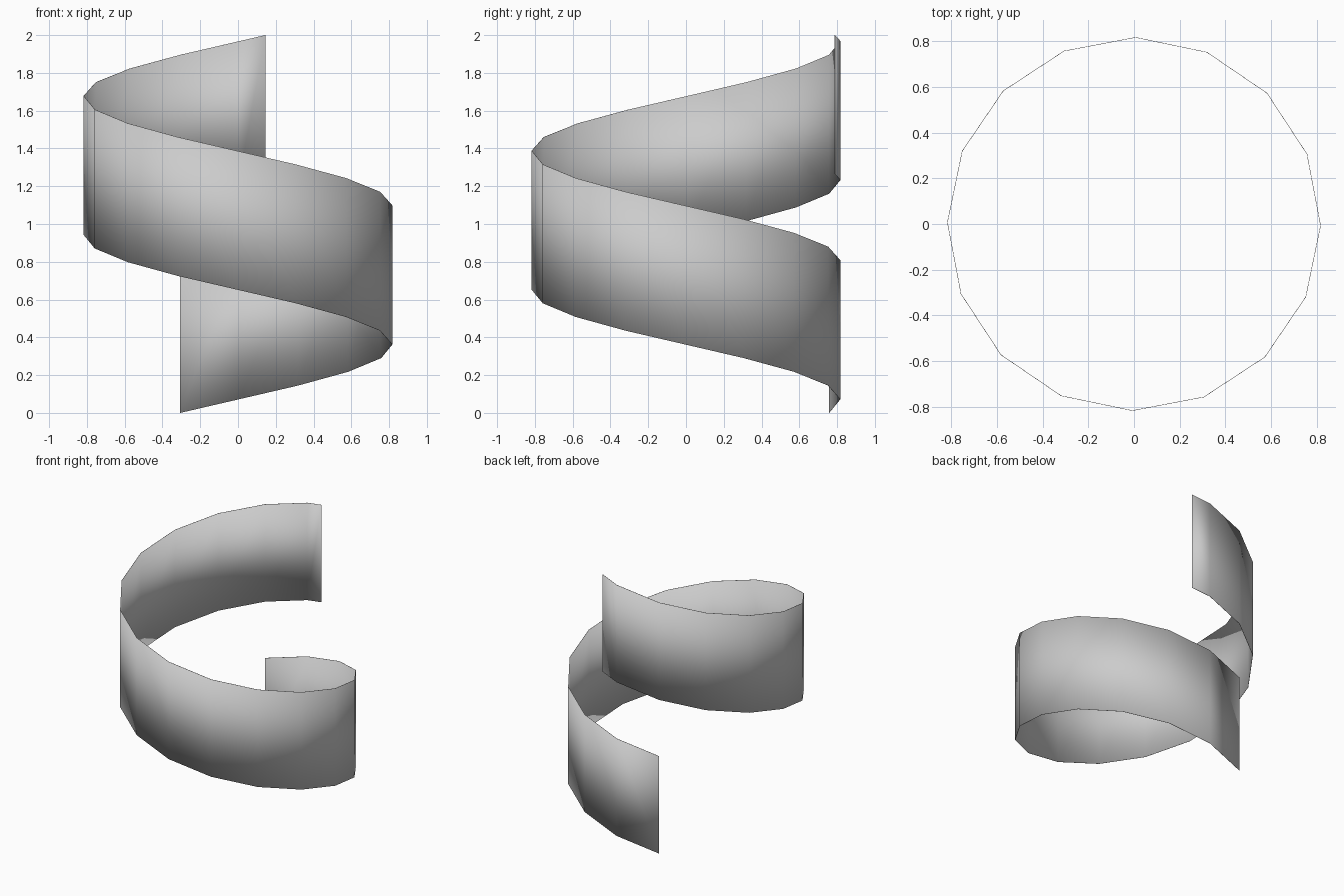
import bpy, math
from mathutils import Vector

if "Cube" in bpy.data.objects:
    bpy.data.objects.remove(bpy.data.objects["Cube"])

R = 0.817            # helix radius
STEP = math.radians(22.5)
START = math.radians(112.0)
RISE = 0.0726        # climb per segment
HEIGHT = 0.735       # ribbon height
FULL, PART = 17, 0.44  # whole segments, then a cut-off last one


def point(i):
    a = START - i * STEP
    return Vector((R * math.cos(a), R * math.sin(a), i * RISE))


# helical path ending part way along its last segment
path = [point(i) for i in range(FULL + 1)]
path.append(point(FULL).lerp(point(FULL + 1), PART))
scale_z = (2.0 - HEIGHT) / path[-1].z
for p in path:
    p.z *= scale_z

# ribbon wall swept along the path
verts = []
for p in path:
    verts += [p, p + Vector((0, 0, HEIGHT))]
faces = [(2 * i, 2 * i + 1, 2 * i + 3, 2 * i + 2) for i in range(len(path) - 1)]

mesh = bpy.data.meshes.new("spiral_ribbon")
mesh.from_pydata(verts, [], faces)
mesh.update()
mesh.shade_smooth()
ribbon = bpy.data.objects.new("spiral_ribbon", mesh)
bpy.context.collection.objects.link(ribbon)

# paper-thin thickness with smooth rims
solid = ribbon.modifiers.new("thickness", 'SOLIDIFY')
solid.thickness = 0.002
solid.offset = 0
